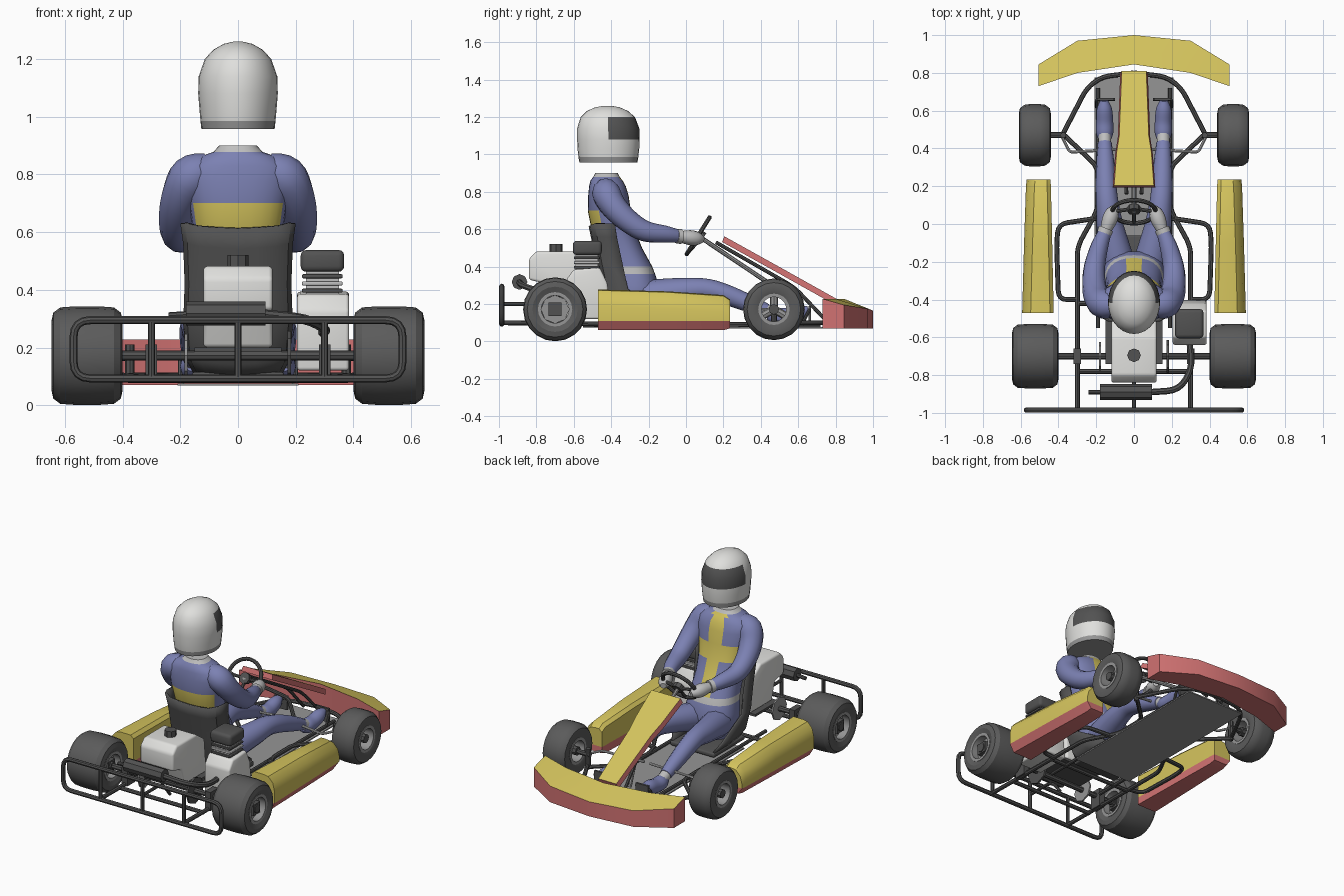
import bpy, bmesh, math
from mathutils import Vector, Matrix

if "Cube" in bpy.data.objects:
    bpy.data.objects.remove(bpy.data.objects["Cube"])

def material(name, c):
    m = bpy.data.materials.new(name)
    m.diffuse_color = (*c, 1)
    m.use_nodes = True
    m.node_tree.nodes["Principled BSDF"].inputs["Base Color"].default_value = m.diffuse_color
    return m

YELLOW = material("yellow", (0.66, 0.55, 0.11))
RED = material("red", (0.64, 0.17, 0.17))
BLUE = material("blue", (0.20, 0.22, 0.45))
WHITE = material("white", (0.74, 0.74, 0.72))
DARK = material("dark grey", (0.085, 0.085, 0.085))
TYRE = material("tyre grey", (0.105, 0.105, 0.105))
GREY = material("mid grey", (0.30, 0.30, 0.30))
LIGHT = material("light grey", (0.52, 0.52, 0.52))

def build(name, verts, faces, mats, rule=None, cuts=(), bevel=0):
    """Mesh object; cuts are heights to slice at, rule(centre, normal) picks the material."""
    bm = bmesh.new()
    vs = [bm.verts.new(v) for v in verts]
    for f in faces:
        bm.faces.new([vs[i] for i in f])
    bmesh.ops.recalc_face_normals(bm, faces=bm.faces)
    if bevel:
        bmesh.ops.bevel(bm, geom=bm.edges[:], offset=bevel, segments=3, profile=0.5, affect='EDGES')
    for z in cuts:
        bmesh.ops.bisect_plane(bm, geom=bm.verts[:] + bm.edges[:] + bm.faces[:],
                               plane_co=(0, 0, z), plane_no=(0, 0, 1))
    bm.normal_update()
    if rule:
        for f in bm.faces:
            f.material_index = rule(f.calc_center_median(), f.normal)
    me = bpy.data.meshes.new(name)
    bm.to_mesh(me)
    bm.free()
    for m in mats if isinstance(mats, tuple) else (mats,):
        me.materials.append(m)
    ob = bpy.data.objects.new(name, me)
    bpy.context.collection.objects.link(ob)
    return ob

def loft(name, rings, mats, wrap=False, closed=True, caps=True, **kw):
    n, k = len(rings[0]), len(rings)
    faces = [(i * n + j, i * n + (j + 1) % n, (i + 1) % k * n + (j + 1) % n, (i + 1) % k * n + j)
             for i in range(k if wrap else k - 1) for j in range(n if closed else n - 1)]
    if caps and closed and not wrap:
        faces += [tuple(range(n)), tuple(range((k - 1) * n, k * n))]
    return build(name, [p for r in rings for p in r], faces, mats, **kw)

def oval(z, yc, hx, hy, n=28, e=1.0):
    out = []
    for i in range(n):
        c, s = math.cos(2 * math.pi * i / n), math.sin(2 * math.pi * i / n)
        out.append((hx * math.copysign(abs(c) ** e, c), yc + hy * math.copysign(abs(s) ** e, s), z))
    return out

def box(name, lo, hi, mat, bevel=0):
    rings = [[(lo[0], lo[1], z), (hi[0], lo[1], z), (hi[0], hi[1], z), (lo[0], hi[1], z)] for z in (lo[2], hi[2])]
    return loft(name, rings, mat, bevel=bevel)

def side_slab(name, x0, x1, profile, mat, bevel=0):
    return loft(name, [[(x, y, z) for y, z in profile] for x in (x0, x1)], mat, bevel=bevel)

def fillet(pts, d, cyclic):
    pts = [Vector(p) for p in pts]
    out, n = [], len(pts)
    for i, p in enumerate(pts):
        if not cyclic and i in (0, n - 1):
            out.append(p)
            continue
        a, b = pts[i - 1] - p, pts[(i + 1) % n] - p
        a, b = p + a.normalized() * min(d, a.length * .45), p + b.normalized() * min(d, b.length * .45)
        out += [a * (1 - t) ** 2 + p * 2 * t * (1 - t) + b * t * t for t in (0, .25, .5, .75, 1)]
    return out

def sweep(name, pts, r, mat, cyclic=False, radii=None, res=2):
    cu = bpy.data.curves.new(name, 'CURVE')
    cu.dimensions, cu.bevel_depth, cu.bevel_resolution, cu.use_fill_caps = '3D', r, res, True
    sp = cu.splines.new('POLY')
    sp.points.add(len(pts) - 1)
    for i, p in enumerate(pts):
        sp.points[i].co = (*p, 1)
        sp.points[i].radius = radii[i] if radii else 1
    sp.use_cyclic_u = cyclic
    tmp = bpy.data.objects.new("tmp", cu)
    bpy.context.collection.objects.link(tmp)
    me = bpy.data.meshes.new_from_object(tmp.evaluated_get(bpy.context.evaluated_depsgraph_get()))
    bpy.data.objects.remove(tmp)
    me.name = name
    me.materials.clear()
    me.materials.append(mat)
    ob = bpy.data.objects.new(name, me)
    bpy.context.collection.objects.link(ob)
    return ob

def tube(name, pts, r=0.013, mat=DARK, d=0.05, cyclic=False):
    return sweep(name, fillet(pts, d, cyclic), r, mat, cyclic)

def limb(name, pts, mat, s=1):
    """Smooth organic tube through (x, y, z, radius) points."""
    p = [Vector((a[0] * s, *a[1:])) for a in pts]
    p = [p[0]] + p + [p[-1]]
    out = []
    for a, b, c, d in zip(p, p[1:], p[2:], p[3:]):
        for t in (0, .25, .5, .75):
            out.append(.5 * (2 * b + (c - a) * t + (2 * a - 5 * b + 4 * c - d) * t * t + (3 * b - a - 3 * c + d) * t ** 3))
    out.append(p[-1])
    return sweep(name, [v[:3] for v in out], 1, mat, radii=[v[3] for v in out], res=4)

def spin(name, cx, cy, cz, profile, mat, n=20):
    """Lathe a closed (x, radius) profile round an axle."""
    rings = [[(cx + x, cy + r * math.cos(2 * math.pi * i / n), cz + r * math.sin(2 * math.pi * i / n))
              for x, r in profile] for i in range(n)]
    return loft(name, rings, mat, wrap=True)

# Wheels
for s, side in ((-1, "left"), (1, "right")):
    for nm, x, y, z, w, R, ri in (("front", .525, .47, .172, .085, .165, .08), ("rear", .523, -.70, .172, .123, .171, .088)):
        half = [(w - .012, ri), (w, R - .05), (w - .006, R - .022), (w - .03, R - .004)]
        mid = [(w * .3, R)]
        outer = half + mid
        spin(f"{side}_{nm}_tyre", s * x, y, z, outer + [(-a, r) for a, r in reversed(outer)], TYRE)
        spin(f"{side}_{nm}_rim", s * x, y, z, [(w - .008, ri + .004), (w - .008, ri - .014), (-w + .008, ri - .014), (-w + .008, ri + .004)], GREY)
        tube(f"{side}_{nm}_hub", [(s * (x - w + .01), y, z), (s * (x + w - .015), y, z)], .028, DARK)
        if nm == "rear":
            tube("rear_rim_disc", [(s * (x - .07), y, z), (s * (x + .07), y, z)], ri - .012, GREY)
            box("rear_hub_plate", (s * x - w + .02, y - .035, z - .035), (s * x + w - .02, y + .035, z + .035), DARK)
        else:
            for k in range(3):
                a = math.radians(90 + 120 * k)
                tube("front_rim_spoke", [(s * x, y, z), (s * x, y + .075 * math.cos(a), z + .075 * math.sin(a))], .022, GREY)
tube("rear_axle", [(-.5, -.70, .172), (.5, -.70, .172)], .017)
tube("drive_sprocket", [(.172, -.70, .172), (.184, -.70, .172)], .085)
tube("brake_disc", [(-.185, -.70, .172), (-.175, -.70, .172)], .075, GREY)

# Chassis tubes
for s in (-1, 1):
    tube("main_rail", [(s * .30, -.98, .10), (s * .30, -.12, .09), (s * .19, .08, .09), (s * .19, .3, .09), (s * .38, .48, .09)])
    tube("front_hoop", [(s * .38, .47, .10), (s * .25, .72, .10), (s * .17, .78, .10), (0, .80, .10)])
    tube("side_bar", [(s * .2, .03, .09), (s * .40, .0, .10), (s * .41, -.1, .10), (s * .40, -.40, .10), (s * .3, -.40, .09)])
    tube("floor_rail", [(s * .19, .72, .085), (s * .19, .1, .085), (s * .19, -.55, .085)], .011)
    tube("front_stub_axle", [(s * .36, .47, .17), (s * .5, .47, .17)], .016)
    tube("kingpin", [(s * .375, .47, .08), (s * .375, .47, .21)], .016)
    tube("tie_rod", [(s * .02, .40, .19), (s * .34, .38, .17), (s * .38, .46, .17)], .008, LIGHT, .02)
    tube("fairing_stay", [(s * .04, .16, .53), (s * .05, .58, .29), (s * .06, .76, .1)], .010)
    box("axle_bearing", (s * .30 - .02, -.74, .09), (s * .30 + .02, -.66, .21), DARK)
    box("pedal", (s * .15 - .045, .655, .10), (s * .15 + .045, .668, .19), DARK)
    tube("pedal_arm", [(s * .2, .62, .09), (s * .2, .66, .17), (s * .1, .66, .17)], .008, DARK, .02)
for y in (-.42, -.78):
    tube("cross_tube", [(-.3, y, .09), (.3, y, .09)])
box("floor_pan", (-.21, -.3, .068), (.21, .775, .076), GREY)

# Rear bumper
tube("rear_bumper", [(-.57, -.985, .093), (.57, -.985, .093), (.57, -.985, .295), (-.57, -.985, .295)], .014, cyclic=True, d=.06)
for x in (-.3, 0, .3):
    tube("bumper_upright", [(x, -.985, .09), (x, -.985, .295)], .012)
tube("bumper_stay", [(0, -.985, .2), (0, -.78, .2), (0, -.7, .1)], .010)

# Side pods
for s in (-1, 1):
    rings = []
    for y, xi, xo, b, t in ((-.47, .425, .592, .06, .278), (-.1, .433, .582, .06, .268), (.2, .44, .572, .06, .248), (.235, .442, .568, .07, .225)):
        rings.append([(s * x, y, z) for x, z in ((xi, b), (xo - .03, b), (xo, .11), (xo, t - .09), (xo - .012, t - .04),
                                                 (xo - .045, t - .005), (xo - .08, t), (xi + .02, t), (xi, t - .02), (xi, .11))])
    loft("side_pod", rings, (YELLOW, RED), cuts=(.11,), rule=lambda c, n: int(c.z < .11))

# Front bumper: yellow sloping top on a red body
rings = [[(x, yb, .07), (x, yf, .07), (x, yf, zf), (x, yb, .228)]
         for x, yb, yf, zf in ((-.505, .73, .845, .195), (-.3, .80, .97, .175), (0, .845, 1, .165), (.3, .80, .97, .175), (.505, .73, .845, .195))]
loft("front_bumper", rings, (RED, YELLOW), rule=lambda c, n: int(n.z > .5))
# Steering fairing
rings = [[(-w, y, z), (w, y, z), (w + .008, y - .012, z - .03), (-w - .008, y - .012, z - .03)]
         for y, z, w in ((.205, .562, .105), (.38, .465, .092), (.47, .415, .078), (.81, .225, .065))]
loft("steering_fairing", rings, (RED, YELLOW), rule=lambda c, n: int(n.z > .5))

# Steering wheel and column
ctr, axis, up = Vector((0, .065, .565)), Vector((0, .85, -.53)), Vector((0, .53, .85))
rim = [ctr + .115 * (Vector((math.cos(a), 0, 0)) + up * math.sin(a)) for a in (2 * math.pi * i / 28 for i in range(28))]
sweep("steering_rim", rim, .012, DARK, cyclic=True)
for a in (0, math.pi, -math.pi / 2):
    tube("steering_spoke", [ctr + axis * .02, ctr + .11 * (Vector((math.cos(a), 0, 0)) + up * math.sin(a))], .01)
tube("steering_boss", [ctr, ctr + axis * .03], .035)
tube("steering_column", [ctr, (0, .52, .26), (0, .58, .1)], .012, GREY)

# Seat shell
rings = []
for z, hx, yb, yf in ((.10, .15, -.36, -.06), (.16, .18, -.41, -.12), (.28, .19, -.45, -.31), (.42, .185, -.48, -.34), (.56, .19, -.505, -.37), (.63, .2, -.52, -.38)):
    half = [(hx, yf, z), (hx, yf * .5 + yb * .5, z), (hx * .92, yb + .03, z), (hx * .7, yb + .005, z - .01), (hx * .35, yb, z - .015)]
    rings.append(half + [(0, yb, z - .018)] + [(-x, y, w) for x, y, w in reversed(half)])
seat = loft("seat_shell", rings, DARK, closed=False)
seat.modifiers.new("thickness", 'SOLIDIFY').thickness = .012
box("seat_base", (-.16, -.38, .085), (.16, -.06, .115), DARK, .01)

# Fuel tank
side_slab("fuel_tank", -.12, .12, [(-.84, .33), (-.84, .44), (-.80, .482), (-.6, .482), (-.51, .42), (-.49, .2), (-.72, .2), (-.75, .31)], WHITE, .014)
tube("tank_cap", [(0, -.695, .47), (0, -.695, .52)], .036)
box("tank_bracket", (-.15, -.74, .185), (.15, -.5, .2), DARK)

# Engine
side_slab("engine_block", .205, .385, [(-.64, .12), (-.64, .33), (-.60, .385), (-.46, .395), (-.42, .31), (-.40, .12)], WHITE, .012)
for i, z in enumerate((.39, .415, .44)):
    box("cooling_fin", (.222, -.6, z), (.362, -.46, z + .014), LIGHT if i % 2 else DARK, .004)
box("cylinder", (.235, -.59, .38), (.35, -.47, .47), LIGHT)
box("air_filter", (.217, -.605, .462), (.368, -.45, .538), DARK, .02)

# Exhaust
tube("muffler", [(-.18, -.89, .318), (.095, -.89, .318)], .042)
tube("exhaust_tip", [(-.24, -.89, .31), (-.17, -.89, .315)], .012)
tube("exhaust_pipe", [(.09, -.89, .315), (.24, -.88, .30), (.31, -.76, .26), (.29, -.6, .25)], .017, DARK, .09)

# Driver torso: yellow band and chest stripe, silver waist, pale collar
def suit(c, n):
    if c.z > .878 or .36 < c.z < .40:
        return 2
    if (.6 < c.z < .7 and abs(c.x) < .15) or (c.y > -.37 and abs(c.x) < .055 and c.z > .42):
        return 1
    return 0
loft("torso", [oval(*r, e=.85) for r in (
    (.14, -.27, .13, .11), (.22, -.27, .165, .125), (.30, -.275, .165, .13), (.36, -.29, .155, .125), (.40, -.305, .15, .125),
    (.5, -.35, .145, .115), (.6, -.39, .155, .115), (.7, -.41, .17, .115), (.78, -.415, .185, .108), (.83, -.42, .175, .098),
    (.862, -.425, .13, .085), (.878, -.425, .085, .072), (.90, -.425, .065, .06))], (BLUE, YELLOW, LIGHT), rule=suit)

# Driver limbs
for s in (-1, 1):
    limb("arm", [(.10, -.425, .815, .06), (.16, -.425, .79, .077), (.197, -.385, .72, .07), (.212, -.31, .645, .062), (.208, -.22, .59, .056),
                 (.18, -.11, .573, .046), (.15, -.035, .562, .034)], BLUE, s)
    limb("glove_cuff", [(.158, -.05, .563, .039), (.148, -.025, .561, .04)], LIGHT, s)
    limb("glove", [(.148, -.03, .56, .03), (.13, .02, .555, .04), (.115, .06, .55, .036), (.10, .09, .545, .018)], LIGHT, s)
    limb("leg", [(.07, -.27, .23, .085), (.09, -.18, .245, .086), (.125, -.02, .268, .072), (.14, .10, .277, .06), (.148, .2, .255, .055),
                 (.152, .32, .21, .048), (.155, .43, .165, .037)], BLUE, s)
    limb("sock", [(.155, .42, .168, .034), (.155, .47, .148, .034)], LIGHT, s)
    limb("shoe", [(.155, .44, .145, .03), (.155, .48, .135, .045), (.155, .54, .135, .045), (.157, .61, .155, .04), (.158, .655, .17, .02)], BLUE, s)

# Helmet with wrapped visor and lower trim
loft("helmet", [oval(*r) for r in (
    (.957, -.415, .127, .155), (.985, -.415, .130, .16), (1.03, -.415, .134, .165), (1.08, -.415, .138, .167), (1.14, -.416, .136, .166),
    (1.2, -.418, .115, .145), (1.232, -.42, .085, .11), (1.252, -.42, .05, .065), (1.26, -.42, .015, .02))], (WHITE, DARK, GREY),
    rule=lambda c, n: 2 if c.z < .985 else int(1.08 < c.z < 1.2 and c.y > -.405))

# Smooth shading with sharp edges kept
meshes = [o for o in bpy.context.scene.objects if o.type == 'MESH']
for o in meshes:
    o.select_set(True)
bpy.context.view_layer.objects.active = meshes[0]
bpy.ops.object.shade_smooth_by_angle(angle=math.radians(32))
